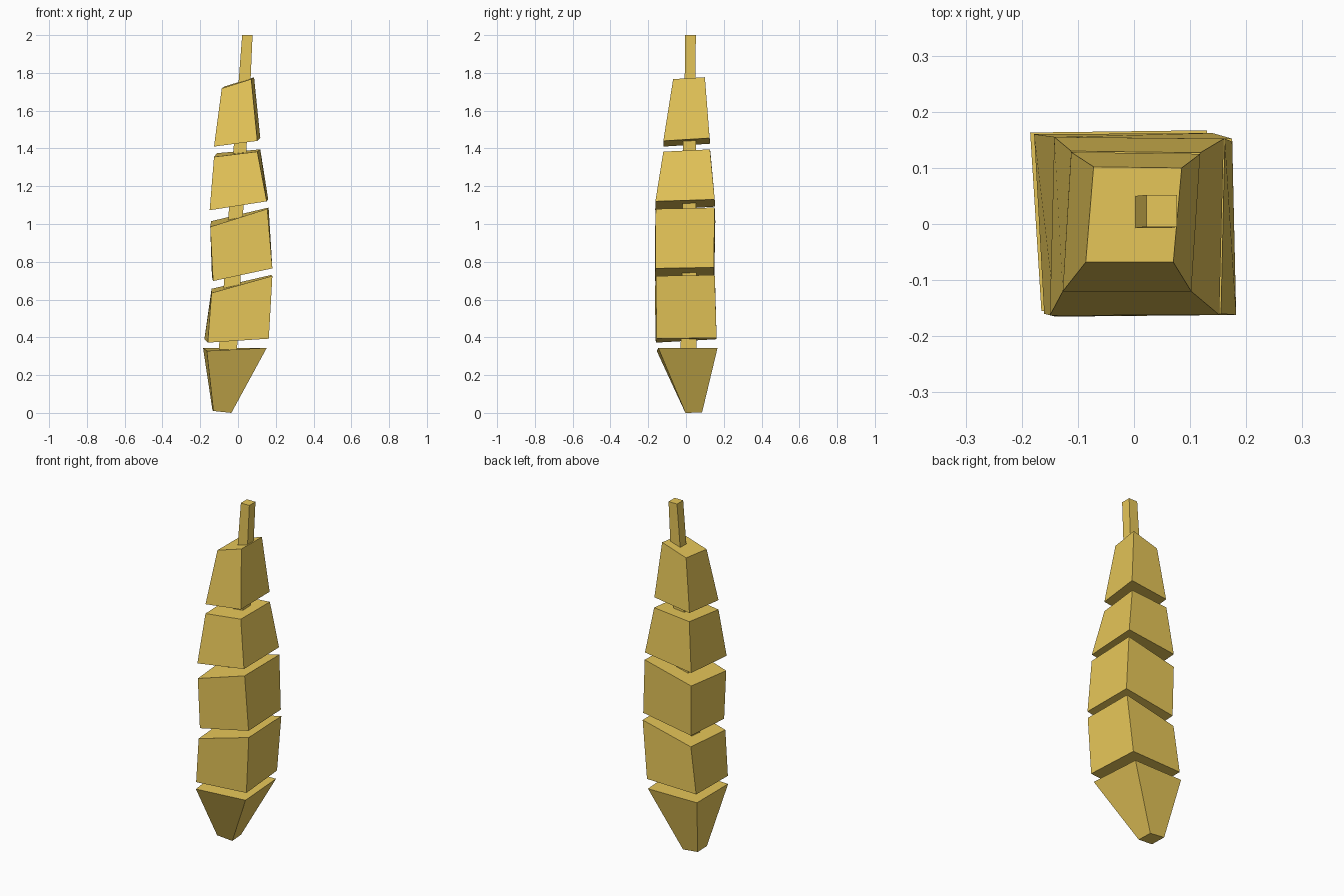
import bpy, bmesh

gold = bpy.data.materials.new("straw_gold")
gold.diffuse_color = (0.80, 0.57, 0.10, 1)


def loft(name, rings):
    """Join four-cornered rings (front left, front right, back right, back left) into a closed solid."""
    bm = bmesh.new()
    loops = [[bm.verts.new(p) for p in ring] for ring in rings]
    for a, b in zip(loops, loops[1:]):
        for i in range(4):
            j = (i + 1) % 4
            bm.faces.new((a[i], a[j], b[j], b[i]))
    bm.faces.new(loops[0][::-1])
    bm.faces.new(loops[-1])
    bmesh.ops.recalc_face_normals(bm, faces=bm.faces)
    mesh = bpy.data.meshes.new(name)
    bm.to_mesh(mesh)
    bm.free()
    mesh.materials.append(gold)
    obj = bpy.data.objects.new(name, mesh)
    bpy.context.collection.objects.link(obj)


def square(x0, x1, y0, y1, z):
    return [(x0, y0, z), (x1, y0, z), (x1, y1, z), (x0, y1, z)]


# Tapered, tilted body segments, bottom to top
segments = [
    ([(-.130, -.008, .01), (-.035, -.003, 0), (-.040, .085, .002), (-.135, .085, .012)],
     [(-.165, -.155, .328), (.152, -.147, .344), (.130, .167, .344), (-.185, .163, .344)]),
    ([(-.160, -.160, .372), (.163, -.155, .393), (.140, .162, .397), (-.178, .160, .390)],
     [(-.140, -.165, .635), (.182, -.160, .725), (.175, .152, .730), (-.140, .155, .657)]),
    ([(-.132, -.165, .698), (.182, -.162, .765), (.175, .147, .770), (-.138, .150, .720)],
     [(-.147, -.163, .985), (.155, -.160, .1 + .98), (.162, .152, 1.087), (-.142, .155, 1.015)]),
    ([(-.150, -.163, 1.073), (.152, -.162, 1.120), (.160, .152, 1.130), (-.142, .155, 1.092)],
     [(-.127, -.120, 1.355), (.102, -.120, 1.383), (.118, .127, 1.395), (-.112, .130, 1.375)]),
    ([(-.127, -.120, 1.410), (.102, -.120, 1.440), (.118, .125, 1.455), (-.112, .128, 1.425)],
     [(-.086, -.068, 1.718), (.070, -.068, 1.767), (.085, .100, 1.777), (-.072, .102, 1.728)]),
]
for n, rings in enumerate(segments, 1):
    loft(f"body_segment_{n}", rings)

# Slender square stem running through the segments
loft("stem", [
    square(-.106, -.008, -.030, .054, .28),
    square(-.072, .014, -.020, .056, .72),
    square(-.048, .028, -.018, .054, 1.08),
    square(-.022, .046, -.016, .052, 1.42),
    square(.003, .066, -.007, .050, 1.75),
    square(.022, .077, -.005, .052, 2.0),
])
